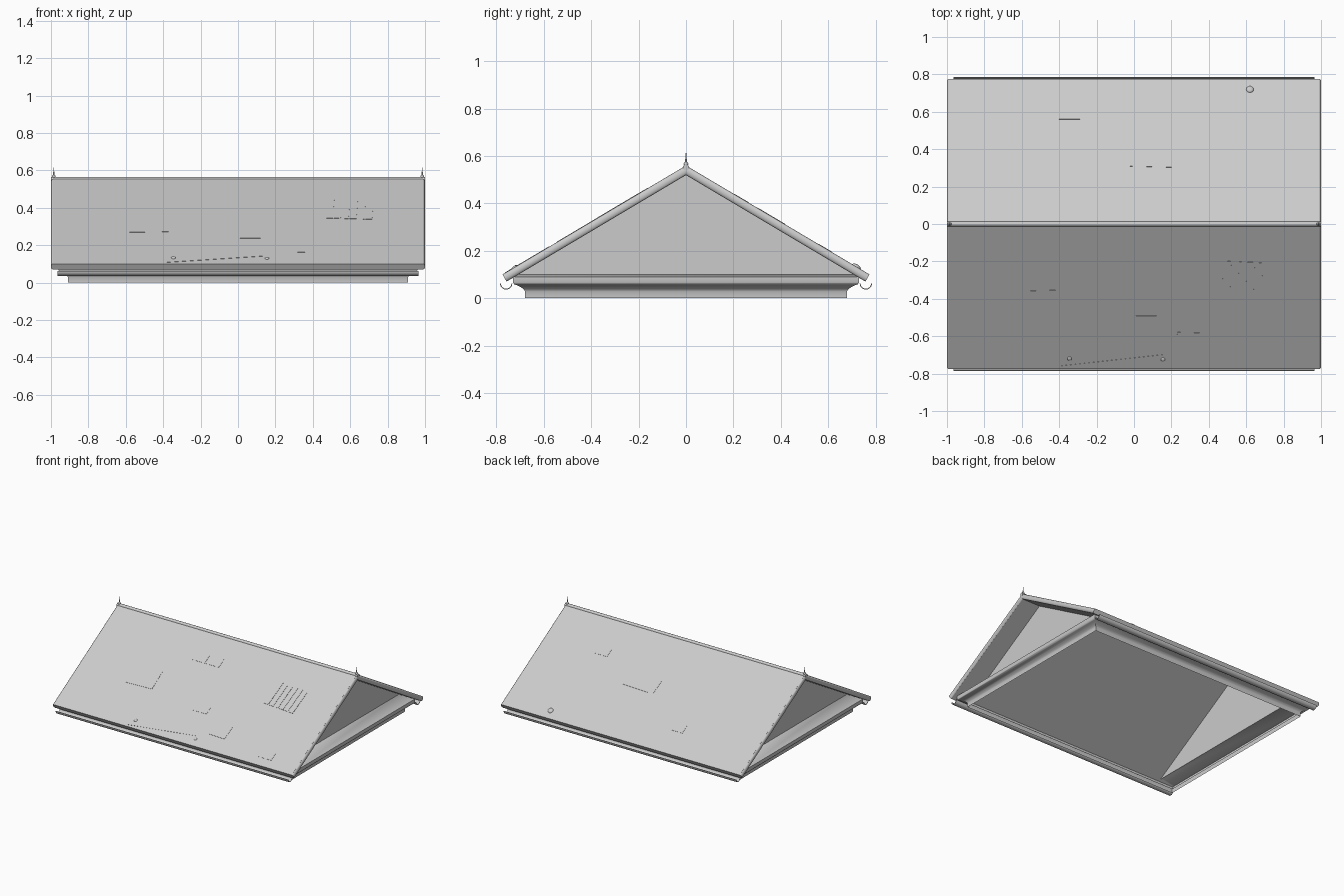
import bpy, bmesh, math
from mathutils import Vector, Matrix

if "Cube" in bpy.data.objects:
    bpy.data.objects.remove(bpy.data.objects["Cube"])

grey = bpy.data.materials.new("roof grey")
grey.diffuse_color = (0.6, 0.6, 0.6, 1)
grey.use_nodes = True
grey.node_tree.nodes["Principled BSDF"].inputs["Base Color"].default_value = grey.diffuse_color

APEX, EAVE_Y, EAVE_Z = 0.56, 0.775, 0.10
ANGLE = math.atan2(APEX - EAVE_Z, EAVE_Y)
SLOPE = math.tan(ANGLE)
THICK = 0.035
DROP = THICK / math.cos(ANGLE)


def finish(name, bm, smooth=False):
    bmesh.ops.recalc_face_normals(bm, faces=bm.faces)
    me = bpy.data.meshes.new(name)
    bm.to_mesh(me)
    bm.free()
    ob = bpy.data.objects.new(name, me)
    bpy.context.collection.objects.link(ob)
    me.materials.append(grey)
    if smooth:
        bpy.ops.object.select_all(action='DESELECT')
        ob.select_set(True)
        bpy.context.view_layer.objects.active = ob
        bpy.ops.object.shade_smooth_by_angle(angle=math.radians(40))
    return ob


def loft(name, rings, closed=True, caps=True, smooth=False):
    """Bridge matching rings of points."""
    bm = bmesh.new()
    rows = [[bm.verts.new(p) for p in r] for r in rings]
    n = len(rows[0])
    for a, b in zip(rows, rows[1:]):
        for i in range(n if closed else n - 1):
            j = (i + 1) % n
            bm.faces.new((a[i], a[j], b[j], b[i]))
    if caps:
        bm.faces.new(rows[0])
        bm.faces.new(rows[-1])
    return finish(name, bm, smooth)


def prism(name, yz, x0, x1, smooth=False):
    return loft(name, [[(x, y, z) for y, z in yz] for x in (x0, x1)], smooth=smooth)


def slope_frame(x, y, spin=0):
    """Matrix whose local z is the roof normal at (x, y)."""
    tilt = -ANGLE if y > 0 else ANGLE
    return (Matrix.Translation((x, y, APEX - SLOPE * abs(y)))
            @ Matrix.Rotation(tilt, 4, 'X') @ Matrix.Rotation(spin, 4, 'Z'))


def plate(name, x0, x1, y0, y1, spin=0, h=0.003):
    bm = bmesh.new()
    size = (x1 - x0, abs(y1 - y0) / math.cos(ANGLE), 2 * h)
    m = slope_frame((x0 + x1) / 2, (y0 + y1) / 2, spin)
    bmesh.ops.create_cube(bm, size=1, matrix=m @ Matrix.Diagonal((*size, 1)))
    return finish(name, bm)


# Roof slab: inverted V section, square-cut eaves
ex, ez = EAVE_Y - THICK * math.sin(ANGLE), EAVE_Z - THICK * math.cos(ANGLE)
prism("roof", [(-EAVE_Y, EAVE_Z), (0, APEX), (EAVE_Y, EAVE_Z),
               (ex, ez), (0, APEX - DROP), (-ex, ez)], -0.99, 0.99)

# Rounded rake trim along each gable edge
for sx in (-1, 1):
    rings = []
    for y in (-1, 0, 1):
        ring = []
        for k in range(9):
            a = math.pi * k / 8
            t = (1 - math.cos(a)) / 2
            yy = y * (EAVE_Y + (ex - EAVE_Y) * t)
            zz = (EAVE_Z + (ez - EAVE_Z) * t) if y else APEX - DROP * t
            ring.append((sx * (0.988 + 0.012 * math.sin(a)), yy, zz))
        rings.append(ring)
    loft("rake_trim", rings, smooth=True)

# Recessed gable walls
for sx in (-1, 1):
    top = APEX - DROP
    prism("gable_wall", [(-0.72, 0.095), (0.72, 0.095), (0, top + 0.004)],
          sx * 0.835, sx * 0.84)

# Coved cornice, hollow and open below
profile = [(0, 0), (0, 0.028), (0.004, 0.036), (0.012, 0.043), (0.024, 0.05),
           (0.038, 0.056), (0.046, 0.059), (0.05, 0.066), (0.05, 0.09)]
rects = [(0.91 + o, 0.68 + o, z) for o, z in profile] + [(0.84, 0.715, 0.1)]
loft("cornice", [[(-a, -b, z), (a, -b, z), (a, b, z), (-a, b, z)] for a, b, z in rects],
     caps=False, smooth=True)

# Half-round gutters along both eaves
for sy in (-1, 1):
    arc = []
    for r, steps in ((0.026, range(13)), (0.022, range(12, -1, -1))):
        for k in steps:
            a = math.pi + math.pi * k / 12
            arc.append((sy * (0.759 + r * math.cos(a)), 0.062 + r * math.sin(a)))
    prism("gutter", arc, -0.965, 0.965, smooth=True)

# Ridge cap
prism("ridge_cap", [(0.013 * math.cos(a * math.pi / 6), 0.552 + 0.013 * math.sin(a * math.pi / 6))
                    for a in range(12)], -1, 1, smooth=True)

# Finials: ball and spike at both ridge ends
for sx in (-1, 1):
    bm = bmesh.new()
    bmesh.ops.create_uvsphere(bm, u_segments=12, v_segments=8, radius=0.010,
                              matrix=Matrix.Translation((sx * 0.985, 0, 0.566)))
    bmesh.ops.create_cone(bm, cap_ends=True, segments=10, radius1=0.005, radius2=0.001,
                          depth=0.048, matrix=Matrix.Translation((sx * 0.985, 0, 0.590)))
    finish("finial", bm, True)

# Flush patches on the roof
for x0, x1, y0, y1, spin in [
        (-0.585, -0.375, -0.49, -0.355, 0.03), (-0.23, -0.122, -0.22, -0.16, 0),
        (-0.118, -0.005, -0.22, -0.16, 0), (0.01, 0.12, -0.545, -0.49, 0),
        (0.23, 0.36, -0.67, -0.58, -0.03), (0.67, 0.78, -0.72, -0.66, 0),
        (-0.40, -0.29, 0.56, 0.615, 0), (-0.02, 0.24, 0.305, 0.415, -0.03),
        (0.47, 0.575, 0.205, 0.265, 0)]:
    plate("roof_patch", x0, x1, y0, y1, spin, 0.0015)

# Slatted vent panel
for i in range(6):
    x = 0.475 + i * 0.042
    plate("vent_slat", x, x + 0.036, -0.365 - i * 0.002, -0.198 - i * 0.002, -0.04, 0.002)

# Thin strip near the front eave
plate("eave_strip", -0.39, 0.155, -0.734, -0.728, 0.127, 0.0015)

# Small domed studs
for x, y, r in ((-0.345, -0.72, 0.012), (0.155, -0.725, 0.012), (0.62, 0.72, 0.02)):
    bm = bmesh.new()
    bmesh.ops.create_uvsphere(bm, u_segments=12, v_segments=8, radius=r,
                              matrix=slope_frame(x, y) @ Matrix.Diagonal((1, 1, 0.5, 1)))
    finish("stud", bm, True)
